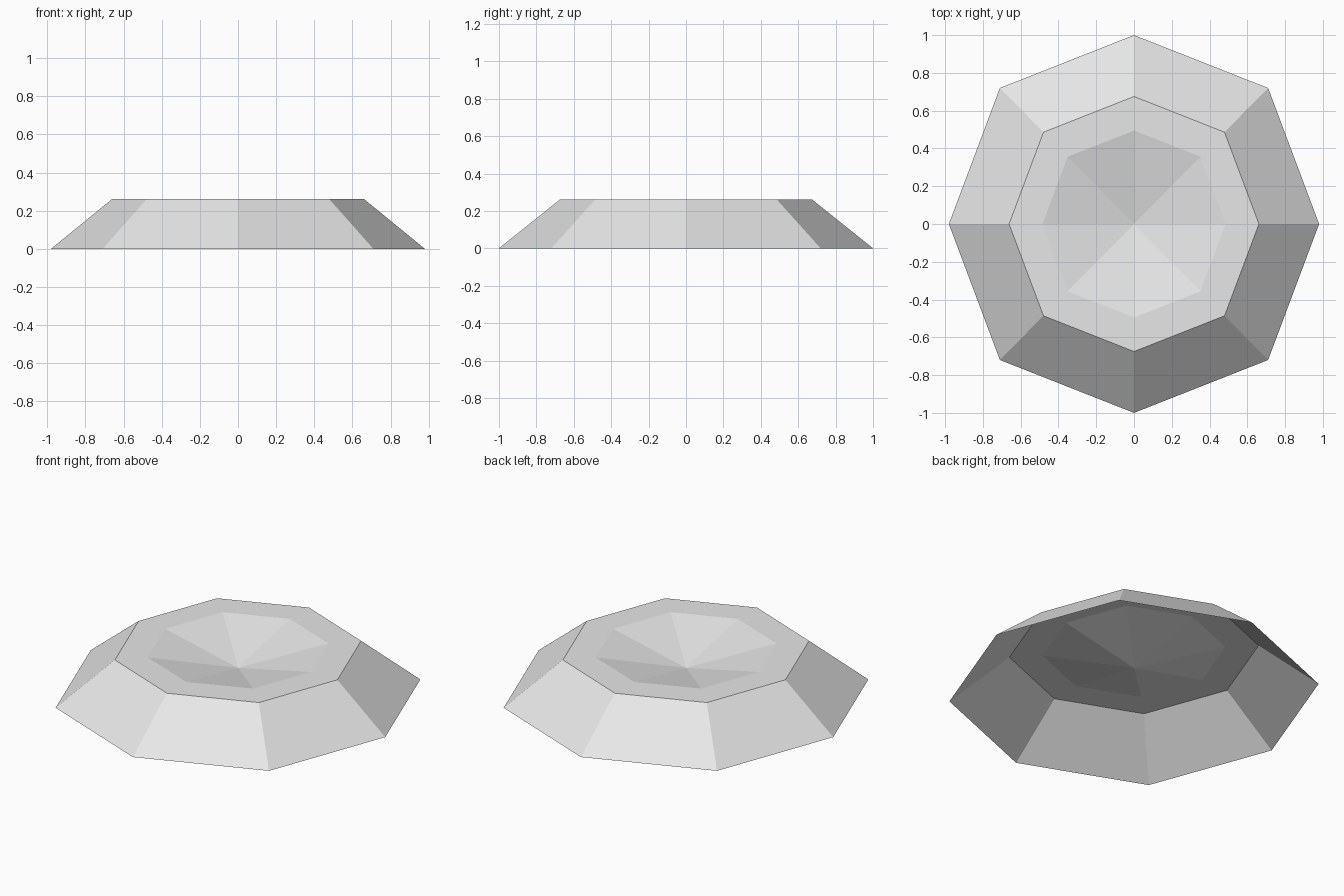
import bpy
import bmesh

cube = bpy.data.objects.get("Cube")
if cube:
    bpy.data.objects.remove(cube, do_unlink=True)

# One plain grey for the whole model
grey = bpy.data.materials.new("light_grey")
grey.use_nodes = True
colour = (0.8, 0.8, 0.8, 1)
grey.diffuse_color = colour
grey.node_tree.nodes["Principled BSDF"].inputs["Base Color"].default_value = colour

HEIGHT = 0.26
DIP = 0.155
OCTAGON = [(0.98, 0), (0.71, 0.72), (0, 1), (-0.71, 0.72),
           (-0.98, 0), (-0.71, -0.72), (0, -1), (0.71, -0.72)]


def ring(bm, scale, z):
    return [bm.verts.new((x * scale, y * scale, z)) for x, y in OCTAGON]


def bridge(bm, lower, upper):
    for i in range(len(lower)):
        j = (i + 1) % len(lower)
        bm.faces.new((lower[i], lower[j], upper[j], upper[i]))


def add_object(name, bm):
    mesh = bpy.data.meshes.new(name)
    bm.to_mesh(mesh)
    bm.free()
    mesh.materials.append(grey)
    obj = bpy.data.objects.new(name, mesh)
    bpy.context.collection.objects.link(obj)


# Sloping sides, open underneath
bm = bmesh.new()
bridge(bm, ring(bm, 1, 0), ring(bm, 0.675, HEIGHT))
add_object("sloped_sides", bm)

# Flat rim with a shallow faceted dish in the middle
bm = bmesh.new()
dish_edge = ring(bm, 0.495, HEIGHT)
bridge(bm, ring(bm, 0.675, HEIGHT), dish_edge)
centre = bm.verts.new((0, 0, DIP))
for i in range(len(dish_edge)):
    bm.faces.new((dish_edge[i], dish_edge[(i + 1) % len(dish_edge)], centre))
add_object("dished_top", bm)
